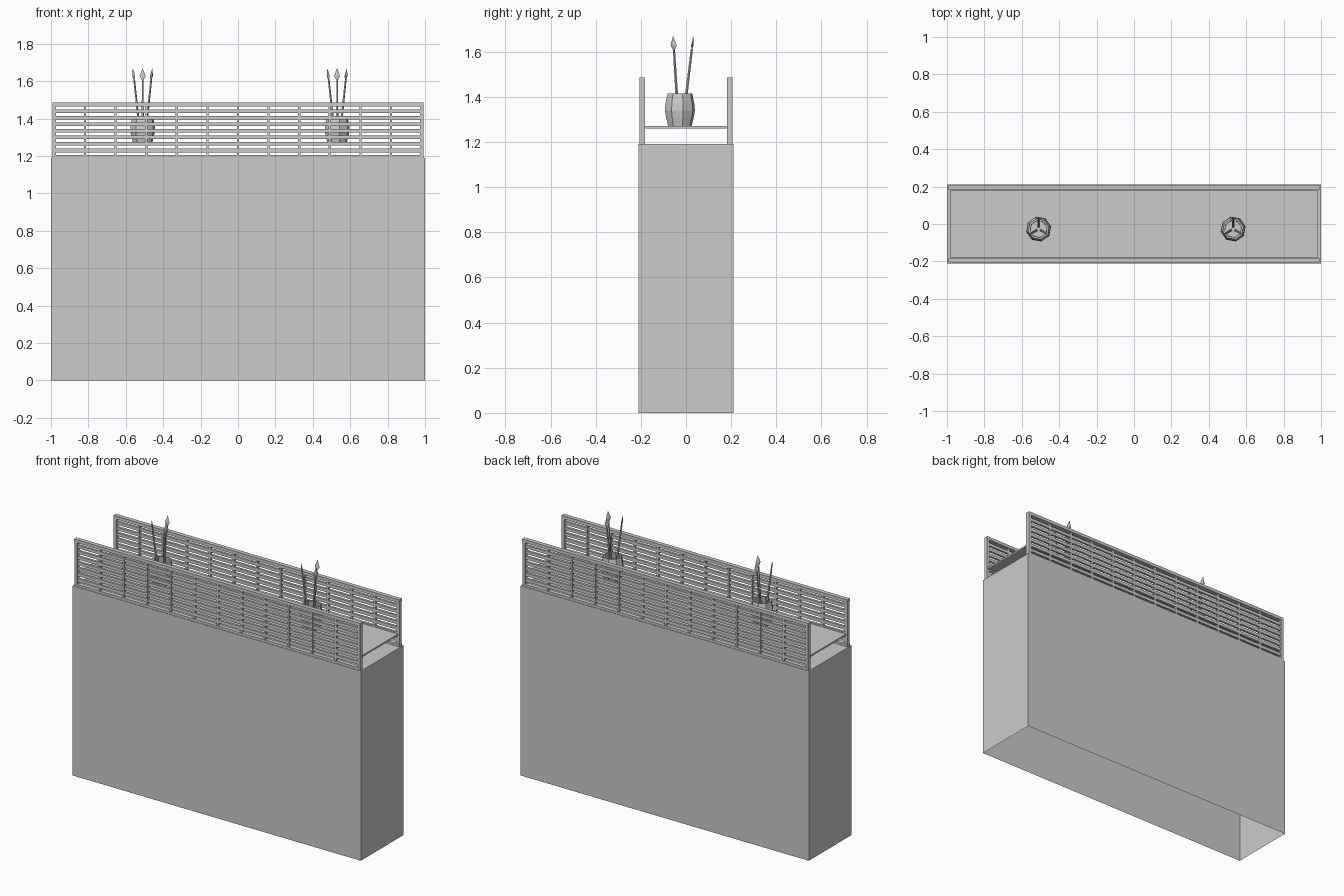
import bpy, bmesh, math
from mathutils import Vector

if "Cube" in bpy.data.objects:
    bpy.data.objects.remove(bpy.data.objects["Cube"])


def finish(bm, name):
    bmesh.ops.recalc_face_normals(bm, faces=bm.faces)
    me = bpy.data.meshes.new(name)
    bm.to_mesh(me)
    bm.free()
    ob = bpy.data.objects.new(name, me)
    bpy.context.collection.objects.link(ob)
    return ob


def add_box(bm, x, y, z):
    """Box from (min, max) ranges; returns its vertices."""
    vs = bmesh.ops.create_cube(bm, size=1)["verts"]
    for v in vs:
        v.co = Vector([(r[0] + r[1]) / 2 + c * (r[1] - r[0]) for r, c in zip((x, y, z), v.co)])
    return vs


def add_rings(bm, rings, n, phase=0.0, cap_ends=True):
    """Skin circles given as (centre, radius)."""
    loops = []
    for c, r in rings:
        loops.append([bm.verts.new((c[0] + r * math.cos(phase + math.tau * i / n),
                                    c[1] + r * math.sin(phase + math.tau * i / n), c[2]))
                      for i in range(n)])
    for a, b in zip(loops, loops[1:]):
        for i in range(n):
            j = (i + 1) % n
            bm.faces.new((a[i], a[j], b[j], b[i]))
    bm.faces.new(loops[0])
    if cap_ends:
        bm.faces.new(loops[-1])


# Main block, open underneath
bm = bmesh.new()
add_box(bm, (-1, 1), (-0.21, 0.21), (0, 1.19))
bottom = [f for f in bm.faces if all(v.co.z < 0.01 for v in f.verts)]
bmesh.ops.delete(bm, geom=bottom, context="FACES_ONLY")
finish(bm, "partition_body")

# Shelf between the lattices
bm = bmesh.new()
add_box(bm, (-0.985, 0.985), (-0.18, 0.18), (1.26, 1.27))
finish(bm, "shelf")

# Lattice screens on front and back
CELLS, ROWS = 12, 8
Z0, Z1 = 1.195, 1.475
for side, name in ((-1, "front_lattice"), (1, "back_lattice")):
    bm = bmesh.new()
    yc = side * 0.194

    def span(c, half):
        return (c - half, c + half)

    for i in range(ROWS + 1):
        z = Z0 + (Z1 - Z0) * i / ROWS
        edge = i in (0, ROWS)
        add_box(bm, span(0, 0.992 if edge else 0.982),
                span(yc, 0.013 if edge else 0.007), span(z, 0.01))
    for i in range(CELLS + 1):
        x = -0.982 + 1.964 * i / CELLS
        edge = i in (0, CELLS)
        add_box(bm, span(x, 0.01 if edge else 0.006),
                span(yc, 0.012 if edge else 0.009), (1.19, Z1))
    finish(bm, name)

# Pots with three spear-tipped stems each
for label, px in (("left", -0.51), ("right", 0.53)):
    py = -0.027
    bm = bmesh.new()
    prof = [(1.27, 0.053), (1.31, 0.063), (1.34, 0.068), (1.37, 0.065),
            (1.415, 0.056), (1.415, 0.046), (1.37, 0.054), (1.29, 0.045)]
    add_rings(bm, [((px, py, z), r) for z, r in prof], 8, math.radians(12))
    finish(bm, label + "_pot")

    bm = bmesh.new()
    for k in range(3):
        a = math.radians(90 + 120 * k)
        out = Vector((math.cos(a), math.sin(a), 0))
        tan = Vector((-math.sin(a), math.cos(a), 0))
        base = Vector((px, py, 1.29)) + out * 0.014
        tip = Vector((px, py, 1.67)) + out * 0.06
        neck = base.lerp(tip, 0.84)
        add_rings(bm, [(base, 0.007), (neck, 0.005)], 5)
        # flattened diamond tip
        mid = base.lerp(tip, 0.89)
        ring = [bm.verts.new(mid + d) for d in (tan * 0.016, out * 0.005, -tan * 0.016, -out * 0.005)]
        top, low = bm.verts.new(tip), bm.verts.new(base.lerp(tip, 0.81))
        for i in range(4):
            bm.faces.new((ring[i], ring[(i + 1) % 4], top))
            bm.faces.new((ring[(i + 1) % 4], ring[i], low))
    finish(bm, label + "_stems")
